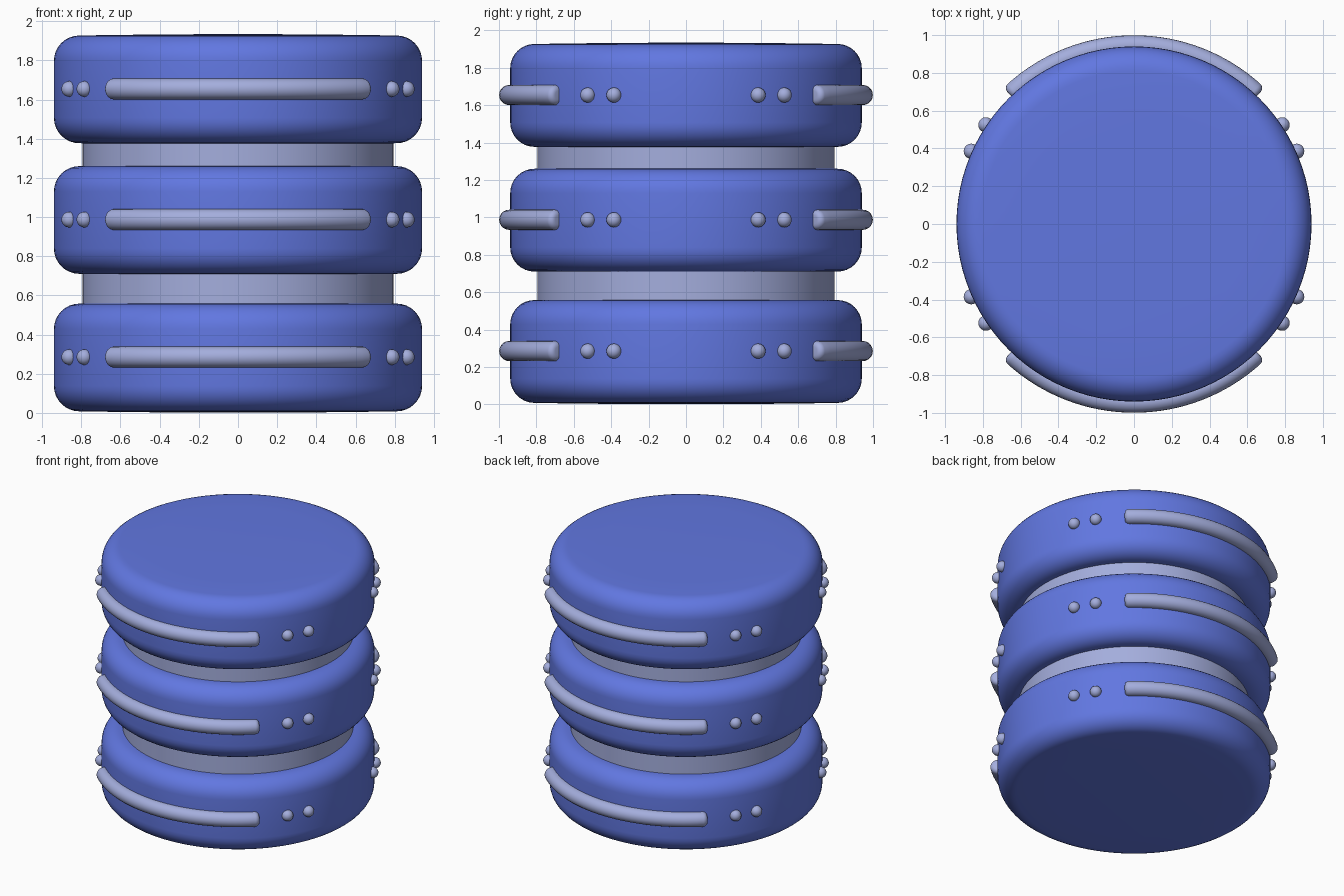
import bpy, bmesh
from math import sin, cos, pi, radians, sqrt
from mathutils import Vector

if "Cube" in bpy.data.objects:
    bpy.data.objects.remove(bpy.data.objects["Cube"], do_unlink=True)


def material(name, rgb):
    m = bpy.data.materials.new(name)
    m.use_nodes = True
    m.diffuse_color = (*rgb, 1)
    m.node_tree.nodes["Principled BSDF"].inputs["Base Color"].default_value = (*rgb, 1)
    return m


BLUE = material("blue", (0.12, 0.185, 0.75))
GREY = material("pale_blue_grey", (0.37, 0.42, 0.72))


def finish(name, bm, mat):
    """Turn a bmesh into a smooth shaded object."""
    bmesh.ops.recalc_face_normals(bm, faces=bm.faces[:])
    mesh = bpy.data.meshes.new(name)
    bm.to_mesh(mesh)
    bm.free()
    mesh.materials.append(mat)
    mesh.shade_smooth()
    obj = bpy.data.objects.new(name, mesh)
    bpy.context.collection.objects.link(obj)
    return obj


def loft(name, rings, mat):
    """Skin a list of closed rings and cap both ends."""
    bm = bmesh.new()
    loops = [[bm.verts.new(p) for p in ring] for ring in rings]
    n = len(loops[0])
    for a, b in zip(loops, loops[1:]):
        for i in range(n):
            j = (i + 1) % n
            bm.faces.new((a[i], a[j], b[j], b[i]))
    bm.faces.new(loops[0])
    bm.faces.new(loops[-1])
    return finish(name, bm, mat)


def circle(r, z, n=96):
    return [(r * cos(2 * pi * i / n), r * sin(2 * pi * i / n), z) for i in range(n)]


RADIUS, HALF, ROUND, DOME = 0.94, 0.282, 0.13, 0.007


def drum(name, z):
    """Disc with rounded rims and very slightly domed ends."""
    half = []
    for k in range(9):
        a = radians(90) * k / 8
        half.append((RADIUS - ROUND + ROUND * cos(a),
                     HALF - DOME - ROUND + ROUND * sin(a)))
    for f in (0.75, 0.5, 0.25, 0.02):
        r = (RADIUS - ROUND) * f
        half.append((r, HALF - DOME * f * f))
    profile = [(r, -h) for r, h in reversed(half)] + half
    loft(name, [circle(r, z + h) for r, h in profile], BLUE)


def bar(name, z, side):
    """Round trim bar bent around the drum, with softened ends."""
    path_r, tube, soft, span = 0.945, 0.054, 0.03, radians(43.8)
    ease = soft / path_r
    caps = [(span - ease * (1 - cos(t)), tube - soft * (1 - sin(t)))
            for t in (radians(90) * k / 5 for k in range(6))]
    caps.reverse()                                   # full tube first, tip last
    caps.sort(key=lambda c: c[0])
    body = span - ease
    stations = [(-a, r) for a, r in reversed(caps)]
    stations += [(-body + 2 * body * k / 32, tube) for k in range(1, 32)]
    stations += caps
    rings = []
    for a, r in stations:
        out = Vector((sin(a), side * cos(a), 0))
        rings.append([out * (path_r + r * cos(t)) + Vector((0, 0, z + r * sin(t)))
                      for t in (2 * pi * i / 20 for i in range(20))])
    loft(name, rings, GREY)


def stud(name, z, angle, sx, sy):
    bm = bmesh.new()
    bmesh.ops.create_uvsphere(bm, u_segments=20, v_segments=12, radius=0.04)
    a = radians(angle)
    bmesh.ops.translate(bm, verts=bm.verts,
                        vec=(sx * 0.944 * cos(a), sy * 0.944 * sin(a), z))
    finish(name, bm, GREY)


# Three stacked drums, each with two trim bars and eight studs
for level, z in (("lower", 0.283), ("middle", 0.985), ("upper", 1.652)):
    drum(f"{level}_drum", z)
    for side, where in ((-1, "front"), (1, "back")):
        bar(f"{level}_{where}_bar", z + 0.002, side)
        for sx, hand in ((1, "left"), (-1, "right")):
            for angle, place in ((24.1, "outer"), (33.8, "inner")):
                stud(f"{level}_{where}_{hand}_{place}_stud", z + 0.002, angle, sx, side)

# Core column showing between the drums
loft("core_column", [circle(0.795, 0.4), circle(0.795, 1.55)], GREY)
core = bpy.data.objects["core_column"]
for p in core.data.polygons:
    p.use_smooth = len(p.vertices) == 4
